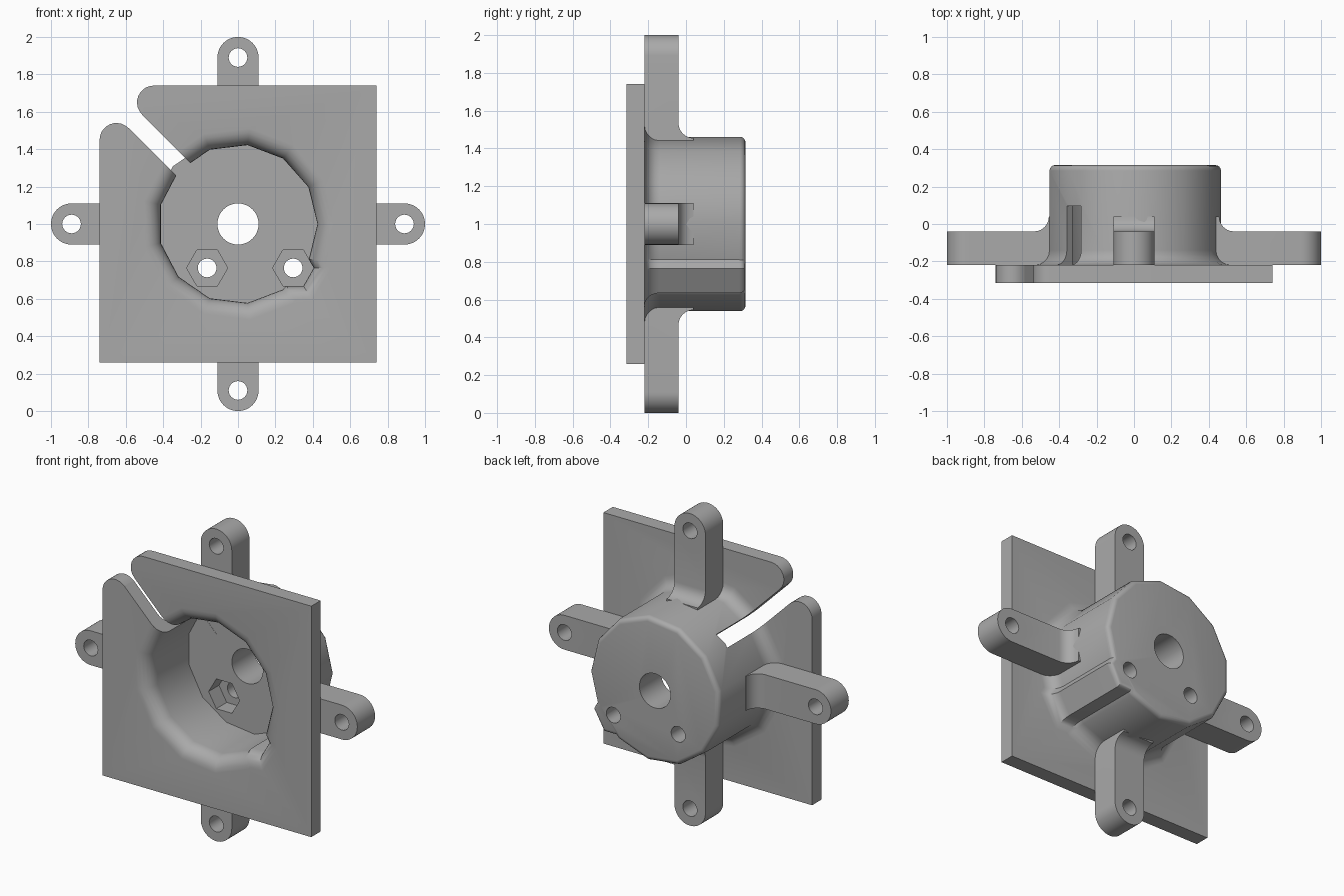
import bpy, bmesh
from math import sin, cos, pi, radians
from mathutils import Matrix, Vector

if "Cube" in bpy.data.objects:
    bpy.data.objects.remove(bpy.data.objects["Cube"])

MID = 1.0  # height of the hub axis
grey = bpy.data.materials.new("mid_grey")
grey.use_nodes = True
grey.diffuse_color = (0.4, 0.4, 0.4, 1)
grey.node_tree.nodes["Principled BSDF"].inputs["Base Color"].default_value = (0.4, 0.4, 0.4, 1)


def loft(name, rings):
    """Closed solid through rings with equal point counts."""
    bm = bmesh.new()
    loops = [[bm.verts.new(p) for p in ring] for ring in rings]
    n = len(loops[0])
    for a, b in zip(loops, loops[1:]):
        for i in range(n):
            j = (i + 1) % n
            bm.faces.new((a[i], a[j], b[j], b[i]))
    bm.faces.new(loops[0])
    bm.faces.new(loops[-1])
    bmesh.ops.recalc_face_normals(bm, faces=bm.faces)
    mesh = bpy.data.meshes.new(name)
    bm.to_mesh(mesh)
    bm.free()
    mesh.materials.append(grey)
    obj = bpy.data.objects.new(name, mesh)
    bpy.context.collection.objects.link(obj)
    return obj


def lathe(name, sides, profile, x=0, z=0):
    """Many-sided solid along y from (radius, y) pairs."""
    angles = [2 * pi * i / sides for i in range(sides)]
    return loft(name, [[(x + r * cos(a), y, MID + z + r * sin(a)) for a in angles]
                       for r, y in profile])


def arc(cx, cy, r, start, end, steps=10):
    return [(cx + r * cos(t), cy + r * sin(t)) for t in
            (radians(start + (end - start) * i / steps) for i in range(steps + 1))]


def combine(target, tool, operation):
    mod = target.modifiers.new("join", 'BOOLEAN')
    mod.operation, mod.solver, mod.object = operation, 'EXACT', tool
    bpy.context.view_layer.objects.active = target
    bpy.ops.object.modifier_apply(modifier=mod.name)
    bpy.data.objects.remove(tool)


def smooth(obj):
    bpy.ops.object.select_all(action='DESELECT')
    obj.select_set(True)
    bpy.context.view_layer.objects.active = obj
    bpy.ops.object.shade_smooth_by_angle(angle=radians(32))


# Filleted wall: flared foot at the plate, rounded rim at the back
def wall(r, back):
    foot = arc(r + 0.08, -0.14, 0.08, 270, 180, 5)
    rim = arc(r - 0.03, back - 0.03, 0.03, 0, 90, 4)
    return [(r + 0.08, -0.26)] + foot + rim


# Opening with a rounded mouth
def opening(r, floor):
    return [(r + 0.09, -0.4)] + arc(r + 0.09, -0.225, 0.09, 270, 180, 6) + [(r, floor)]


# Square plate with two rounded lobes beside the split corner
s = 0.74
outline = [(s, s), (s, -s), (-s, -s)]
outline += arc(-0.65, 0.45, 0.09, 180, 45) + arc(-0.45, 0.65, 0.09, 225, 90)
body = loft("socket_plate", [[(x, y, MID + z) for x, z in outline] for y in (-0.315, -0.22)])

# Cup and the nut boss that bulges out of it
screws = [(-0.165, -0.235), (0.295, -0.235)]
combine(body, lathe("cup", 13, wall(0.465, 0.315)), 'UNION')
combine(body, lathe("nut_boss", 6, wall(0.15, 0.313), *screws[1]), 'UNION')

# Cavity, centre hole, nut pockets and screw holes
combine(body, lathe("cavity", 13, opening(0.425, 0.095)), 'DIFFERENCE')
combine(body, lathe("centre_hole", 40, [(0.11, 0), (0.11, 0.5)]), 'DIFFERENCE')
combine(body, lathe("mouth_notch", 6, opening(0.11, 0.09), *screws[1]), 'DIFFERENCE')
for x, z in screws:
    combine(body, lathe("nut_pocket", 6, [(0.11, 0), (0.11, 0.2)], x, z), 'DIFFERENCE')
    combine(body, lathe("screw_hole", 24, [(0.05, 0.1), (0.05, 0.5)], x, z), 'DIFFERENCE')

# Diagonal slot through plate and cup wall
along, across = Vector((-1, 0, 1)).normalized(), Vector((1, 0, 1)).normalized()
corners = [along * d + across * w for d, w in
           ((0.25, -0.0502), (0.9, -0.0502), (0.9, 0.0502), (0.25, 0.0502))]
combine(body, loft("slot", [[c + Vector((0, y, MID)) for c in corners]
                            for y in (-0.5, 0.096)]), 'DIFFERENCE')
smooth(body)

# Four mounting arms with filleted roots and rounded, drilled ends
side = [(0.43, -0.22), (0.89, -0.22), (0.89, -0.04)]
side += arc(0.535, 0.04, 0.08, 270, 180, 6) + [(0.43, 0.04)]
for k, label in enumerate(("left", "top", "right", "bottom")):
    arm = loft(label + "_arm", [[(r, y, MID + w) for r, y in side] for w in (-0.11, 0.11)])
    combine(arm, lathe("arm_end", 48, [(0.11, -0.22), (0.11, -0.04)], 0.89), 'UNION')
    combine(arm, lathe("arm_hole", 24, [(0.05, -0.4), (0.05, 0.2)], 0.89), 'DIFFERENCE')
    pivot = Matrix.Translation((0, 0, MID))
    arm.data.transform(pivot @ Matrix.Rotation(-k * pi / 2, 4, 'Y') @ pivot.inverted())
    smooth(arm)
